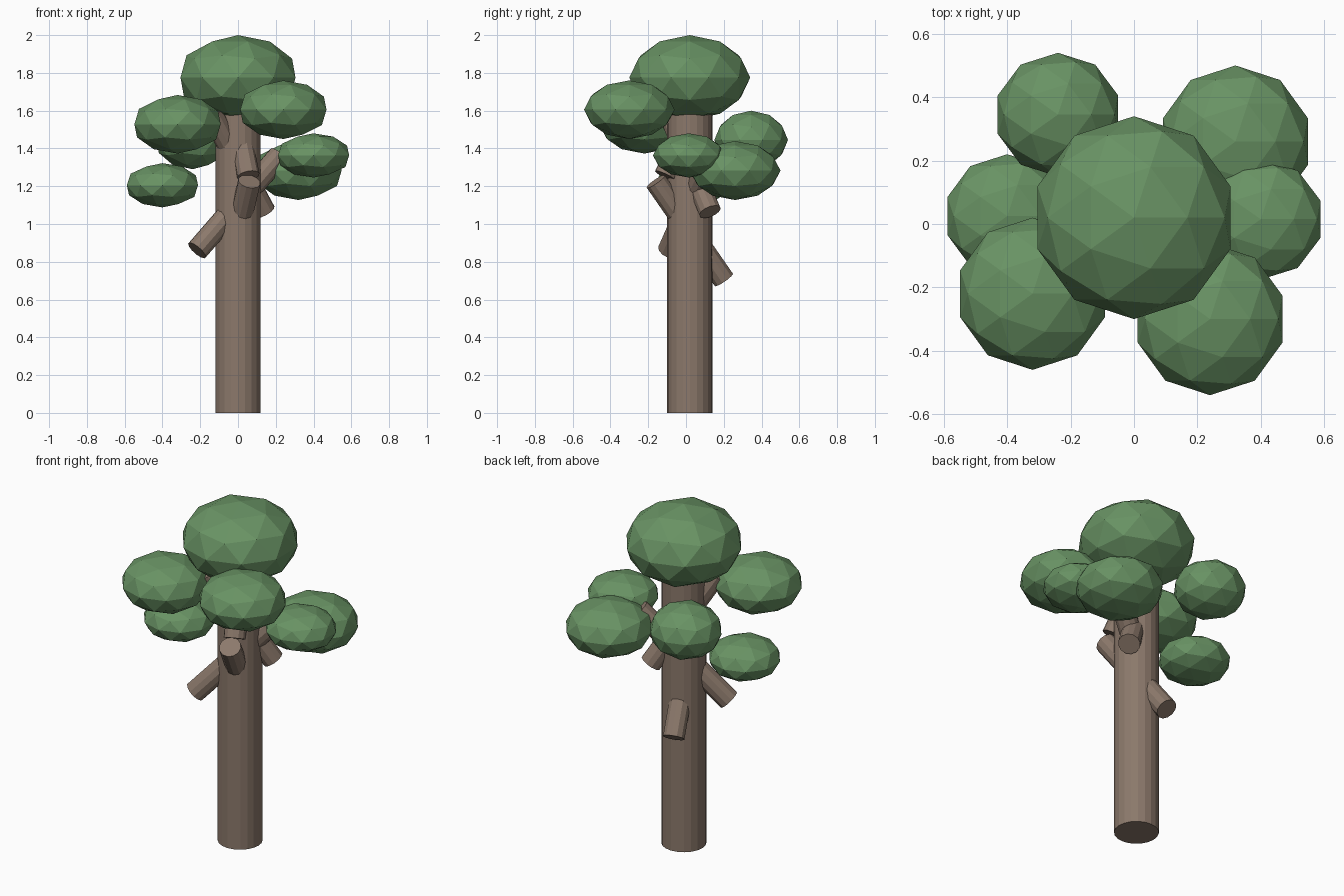
import bpy
from mathutils import Vector

if "Cube" in bpy.data.objects:
    bpy.data.objects.remove(bpy.data.objects["Cube"])


def material(name, color):
    mat = bpy.data.materials.new(name)
    mat.diffuse_color = color
    mat.use_nodes = True
    mat.node_tree.nodes["Principled BSDF"].inputs["Base Color"].default_value = mat.diffuse_color
    return mat


BARK = material("bark", (0.26, 0.19, 0.147, 1))
LEAF = material("leaf", (0.14, 0.29, 0.127, 1))


def rod(name, a, b, radius, sides):
    """Flat-shaded cylinder between two points."""
    a, b = Vector(a), Vector(b)
    bpy.ops.mesh.primitive_cylinder_add(vertices=sides, radius=radius,
                                        depth=(b - a).length, location=(a + b) / 2)
    ob = bpy.context.object
    ob.rotation_euler = (b - a).to_track_quat('Z', 'Y').to_euler()
    ob.name = name
    ob.data.materials.append(BARK)


def foliage(name, center, size):
    """Low-poly squashed ball of leaves."""
    bpy.ops.mesh.primitive_ico_sphere_add(subdivisions=2, radius=1, location=center)
    ob = bpy.context.object
    ob.scale = size
    ob.name = name
    ob.data.materials.append(LEAF)


# Trunk
rod("trunk", (0, 0.02, 0), (0, 0.02, 1.6), 0.12, 20)

# Branches: each passes right through the trunk, so both ends stick out
branches = {
    "front": ((0, 0.02, 0.965), (0.06, -0.18, 0.26)),
    "right": ((0, 0.02, 1.11), (0.217, 0.11, 0.25)),
    "left": ((0, 0.02, 1.325), (-0.14, -0.107, 0.26)),
    "back": ((0, 0.02, 1.53), (-0.055, 0.13, 0.275)),
}
for side, (mid, half) in branches.items():
    mid, half = Vector(mid), Vector(half)
    rod("branch_" + side, mid - half, mid + half, 0.06, 12)

# Foliage: crown and six outer clumps
foliage("crown", (0, 0.02, 1.775), (0.32, 0.32, 0.225))
foliage("clump_front_left", (-0.32, -0.22, 1.528), (0.24, 0.24, 0.155))
foliage("clump_front_right", (0.24, -0.30, 1.605), (0.24, 0.24, 0.155))
foliage("clump_back_right", (0.32, 0.26, 1.283), (0.24, 0.24, 0.156))
foliage("clump_back_left", (-0.24, 0.345, 1.445), (0.2, 0.195, 0.155))
foliage("clump_right", (0.40, 0.015, 1.363), (0.198, 0.19, 0.117))
foliage("clump_left", (-0.40, 0.025, 1.205), (0.198, 0.195, 0.117))
